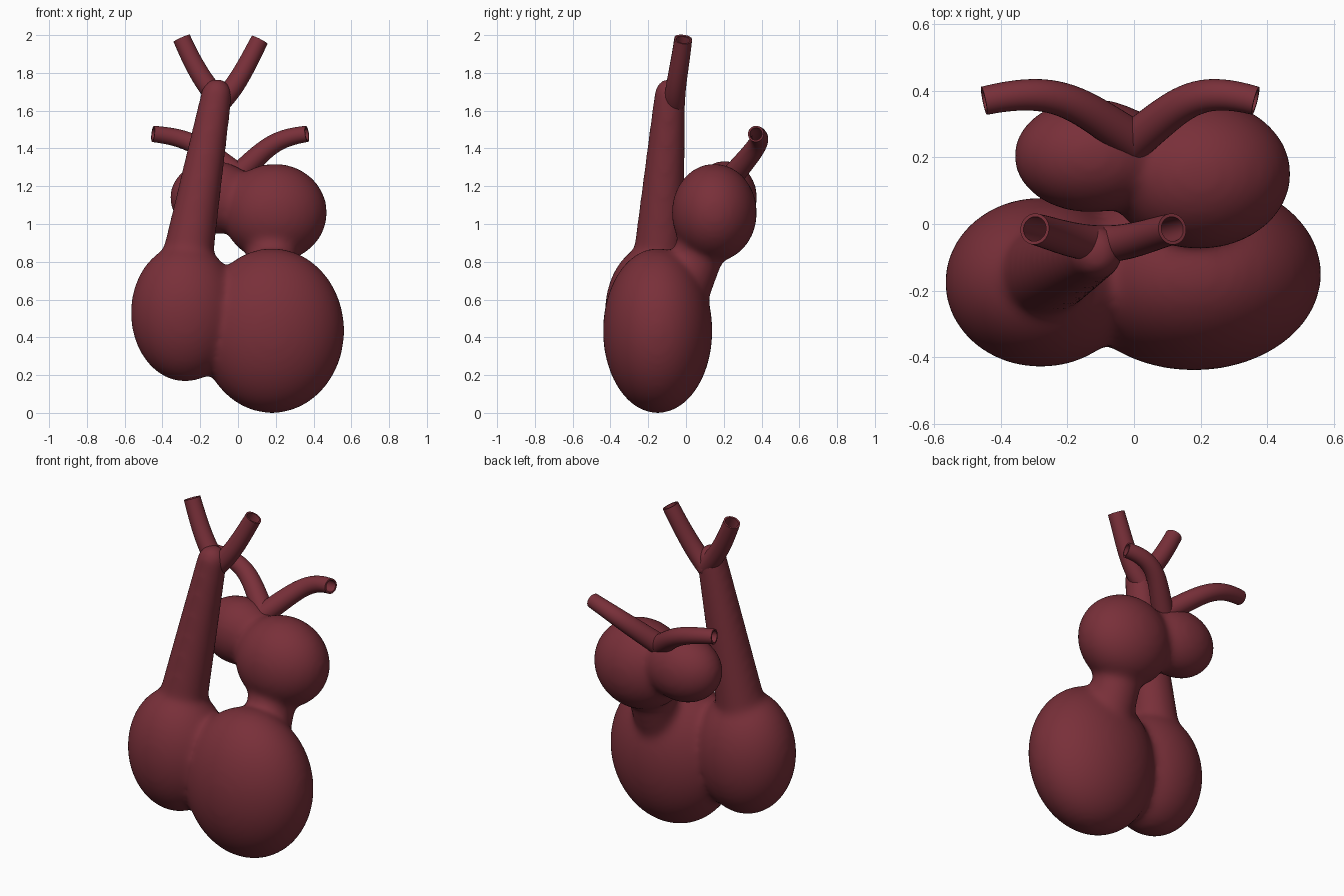
import bpy, bmesh
from mathutils import Vector, Matrix
from mathutils.geometry import interpolate_bezier

cube = bpy.data.objects.get("Cube")
if cube:
    bpy.data.objects.remove(cube)

# Single flat colour
flesh = bpy.data.materials.new("dark red flesh")
flesh.use_nodes = True
colour = (0.19, 0.029, 0.041, 1)
flesh.diffuse_color = colour
flesh.node_tree.nodes["Principled BSDF"].inputs["Base Color"].default_value = colour


def make_object(name, bm):
    bmesh.ops.recalc_face_normals(bm, faces=bm.faces)
    mesh = bpy.data.meshes.new(name)
    bm.to_mesh(mesh)
    bm.free()
    mesh.materials.append(flesh)
    obj = bpy.data.objects.new(name, mesh)
    bpy.context.collection.objects.link(obj)
    return obj


def add_ellipsoid(bm, centre, radii):
    matrix = Matrix.Translation(centre) @ Matrix.Diagonal((*radii, 1))
    bmesh.ops.create_uvsphere(bm, u_segments=64, v_segments=40, radius=1, matrix=matrix)


def add_cone(bm, start, end, r_start, r_end):
    a, b = Vector(start), Vector(end)
    turn = (b - a).to_track_quat("Z", "Y").to_matrix().to_4x4()
    bmesh.ops.create_cone(bm, cap_ends=True, segments=48, radius1=r_start, radius2=r_end,
                          depth=(b - a).length, matrix=Matrix.Translation((a + b) / 2) @ turn)


def make_vessel(name, points, r_start, r_end, wall=0.01, sides=32, steps=20):
    """Open tube along a bezier path, with a thin wall at its far end."""
    path = interpolate_bezier(*[Vector(p) for p in points], steps)
    bm = bmesh.new()
    rings = []
    # Outer skin up to the mouth, then the inner skin back down
    for inset, order in ((0, range(steps)), (wall, reversed(range(steps)))):
        for i in order:
            along = path[min(i + 1, steps - 1)] - path[max(i - 1, 0)]
            radius = r_start + (r_end - r_start) * i / (steps - 1) - inset
            turn = along.to_track_quat("Z", "Y").to_matrix().to_4x4()
            ring = bmesh.ops.create_circle(bm, segments=sides, radius=radius,
                                           matrix=Matrix.Translation(path[i]) @ turn)
            rings.append(ring["verts"])
    for lower, upper in zip(rings, rings[1:]):
        for k in range(sides):
            n = (k + 1) % sides
            bm.faces.new((lower[k], lower[n], upper[n], upper[k]))
    obj = make_object(name, bm)
    bpy.ops.object.select_all(action="DESELECT")
    obj.select_set(True)
    bpy.context.view_layer.objects.active = obj
    bpy.ops.object.shade_smooth_by_angle()


# Chambers, joining neck and main artery, fused into one soft body
bm = bmesh.new()
add_ellipsoid(bm, (0.18, -0.15, 0.435), (0.383, 0.29, 0.437))     # left ventricle
add_ellipsoid(bm, (-0.28, -0.175, 0.53), (0.288, 0.255, 0.365))   # right ventricle
add_ellipsoid(bm, (0.195, 0.15, 1.06), (0.277, 0.226, 0.26))      # left atrium
add_ellipsoid(bm, (-0.13, 0.205, 1.14), (0.232, 0.172, 0.195))    # right atrium
add_cone(bm, (0.18, -0.03, 0.6), (0.18, 0.13, 1.0), 0.14, 0.13)   # neck
add_cone(bm, (-0.28, -0.15, 0.75), (-0.113, -0.085, 1.69), 0.14, 0.083)
add_ellipsoid(bm, (-0.113, -0.085, 1.69), (0.083, 0.083, 0.083))  # artery tip
body = make_object("heart_body", bm)
remesh = body.modifiers.new("fuse", "REMESH")
remesh.mode = "VOXEL"
remesh.voxel_size = 0.016
remesh.use_smooth_shade = True
soften = body.modifiers.new("soften", "SMOOTH")
soften.factor = 0.5
soften.iterations = 26

# Forked artery at the top
make_vessel("artery_branch_right", [(-0.08, -0.06, 1.64), (-0.17, -0.06, 1.72),
            (-0.24, -0.03, 1.85), (-0.298, -0.015, 1.983)], 0.056, 0.047)
make_vessel("artery_branch_left", [(-0.10, -0.06, 1.64), (-0.01, -0.06, 1.72),
            (0.05, -0.03, 1.85), (0.115, -0.015, 1.975)], 0.056, 0.047)

# Pair of veins behind, mirrored about the point where they meet
for side, reach in (("right", -0.45), ("left", 0.365)):
    make_vessel("vein_" + side, [(0, 0.25, 1.26), (reach * 0.38, 0.36, 1.39),
                (reach * 0.5, 0.42, 1.455), (reach, 0.37, 1.477)], 0.06, 0.043)
